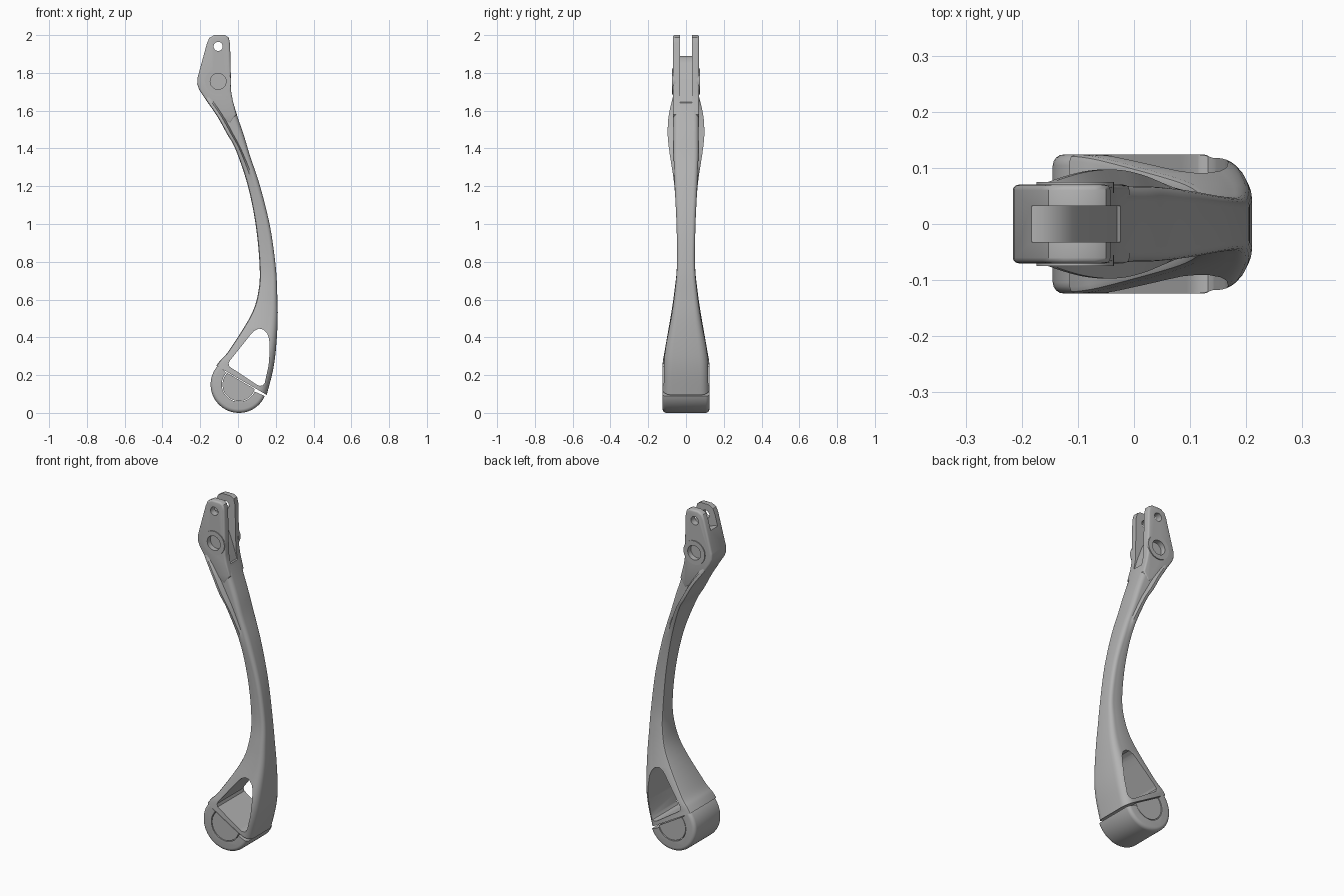
import bpy, bmesh
from math import cos, sin, radians
from mathutils import Vector

if "Cube" in bpy.data.objects:
    bpy.data.objects.remove(bpy.data.objects["Cube"], do_unlink=True)

# One plain metal grey
grey = bpy.data.materials.new("satin_grey")
grey.use_nodes = True
GREY = (0.45, 0.45, 0.45, 1)
grey.diffuse_color = GREY
grey.node_tree.nodes["Principled BSDF"].inputs["Base Color"].default_value = GREY


def make(name, bm):
    bmesh.ops.recalc_face_normals(bm, faces=bm.faces)
    mesh = bpy.data.meshes.new(name)
    bm.to_mesh(mesh)
    bm.free()
    ob = bpy.data.objects.new(name, mesh)
    mesh.materials.append(grey)
    bpy.context.collection.objects.link(ob)
    return ob


def prism_bm(points, y0, y1):
    """Extrude an x-z outline along y."""
    bm = bmesh.new()
    face = bm.faces.new([bm.verts.new((x, y0, z)) for x, z in points])
    ext = bmesh.ops.extrude_face_region(bm, geom=[face])
    moved = [v for v in ext["geom"] if isinstance(v, bmesh.types.BMVert)]
    bmesh.ops.translate(bm, verts=moved, vec=(0, y1 - y0, 0))
    return bm


def prism(name, points, y0, y1):
    return make(name, prism_bm(points, y0, y1))


def arc(cx, cz, r, a0, a1, n):
    steps = [radians(a0 + (a1 - a0) * i / n) for i in range(n + 1)]
    return [(cx + r * cos(a), cz + r * sin(a)) for a in steps]


def circle(cx, cz, r, n=48):
    return arc(cx, cz, r, 0, 360, n)[:-1]


def apply(ob, mod):
    bpy.context.view_layer.objects.active = ob
    bpy.ops.object.modifier_apply(modifier=mod.name)


def cut(ob, cutter):
    mod = ob.modifiers.new("cut", "BOOLEAN")
    mod.operation, mod.solver, mod.object = "DIFFERENCE", "EXACT", cutter
    apply(ob, mod)


def spline(rows, steps):
    """Smooth curve through control rows."""
    out = []
    for i in range(len(rows) - 1):
        p0, p1, p2, p3 = (rows[min(max(i + k, 0), len(rows) - 1)] for k in (-1, 0, 1, 2))
        for s in range(steps):
            t = s / steps
            out.append([b + 0.5 * t * (c - a + t * (2 * a - 5 * b + 4 * c - d
                        + t * (3 * (b - c) + d - a)))
                        for a, b, c, d in zip(p0, p1, p2, p3)])
    return out + [list(rows[-1])]


def section(xl, zl, xr, zr, wide, narrow, crease):
    """Rounded cross-section, wider on the inner side of the crease."""
    a, b = Vector((xl, 0, zl)), Vector((xr, 0, zr))
    length = (b - a).length
    rl, rr = 0.012, min(0.4 * narrow, 0.45 * length)
    u = rl + crease * (length - rl - rr - 0.014)
    half = [(0, wide - rl), (0.3 * rl, wide - 0.3 * rl), (rl, wide),
            (u + 0.001, wide), (u + 0.013, narrow)]
    half += arc(length - rr, narrow - rr, rr, 90, 0, 5)
    ring = half + [(p, -y) for p, y in reversed(half)]
    axis = (b - a).normalized()
    return [a + axis * p + Vector((0, y, 0)) for p, y in ring]


# Curved arm: inner edge x z, outer edge x z, wide, narrow, crease position
stations = [
    (-.195, 1.70, -.045, 1.72, .060, .060, .10),
    (-.165, 1.65, -.030, 1.66, .075, .068, .10),
    (-.110, 1.57, -.003, 1.57, .092, .068, .15),
    (-.060, 1.48, .034, 1.46, .097, .067, .28),
    (-.013, 1.395, .064, 1.36, .088, .066, .50),
    (.050, 1.21, .117, 1.20, .062, .060, .90),
    (.093, 1.00, .170, .985, .050, .050, .90),
    (.114, .785, .200, .77, .048, .048, .90),
    (.109, .65, .208, .62, .061, .061, .90),
    (.070, .52, .210, .49, .080, .080, .90),
    (-.045, .334, .200, .33, .112, .112, .90),
    (-.092, .28, .184, .22, .122, .122, .90),
    (-.115, .25, .152, .095, .124, .124, .90),
]
bm = bmesh.new()
rings = [[bm.verts.new(p) for p in section(*row)] for row in spline(stations, 6)]
for r0, r1 in zip(rings, rings[1:]):
    for i in range(len(r0)):
        j = (i + 1) % len(r0)
        bm.faces.new((r0[i], r0[j], r1[j], r1[i]))
bm.faces.new(rings[0])
bm.faces.new(rings[-1])
arm = make("curved_arm", bm)

# Forked head
head = prism("forked_head", [
    (-.165, 1.955), (-.152, 1.985), (-.125, 2), (-.07, 2), (-.05, 1.988),
    (-.042, 1.955), (-.036, 1.70), (-.028, 1.655), (-.008, 1.58), (-.04, 1.53),
    (-.105, 1.57), (-.165, 1.65), (-.205, 1.71), (-.216, 1.74), (-.214, 1.775)],
    -.07, .07)
bevel = head.modifiers.new("round", "BEVEL")
bevel.width, bevel.segments = 0.01, 3
bevel.limit_method, bevel.angle_limit = "ANGLE", radians(50)
apply(head, bevel)

# Cutters: fork slot, pin hole, pivot sockets, lower window
slot = prism("slot_cutter", [
    (-.3, 1.89), (-.165, 1.89), (-.135, 1.878), (-.11, 1.85), (-.08, 1.79),
    (-.05, 1.71), (-.03, 1.645), (.03, 1.6), (.2, 1.6), (.2, 2.1), (-.3, 2.1)],
    -.032, .032)
pin = prism("pin_cutter", circle(-.105, 1.94, .024, 32), -.3, .3)
window = prism("window_cutter", [
    (-.05, .262), (-.044, .275), (.065, .412), (.085, .434), (.11, .446),
    (.135, .441), (.155, .42), (.165, .39), (.168, .33), (.162, .25),
    (.142, .16), (.132, .146), (.115, .143), (.10, .149), (-.045, .245)], -.3, .3)
cutters = [slot, pin, window]
cut(head, slot)
cut(head, pin)
cut(arm, slot)
cut(arm, window)

# Pivot bosses with blind sockets on both sides
parts = [arm, head]
for side, label in ((-1, "front"), (1, "back")):
    boss = prism(label + "_pivot_boss", circle(-.105, 1.755, .069), side * .055, side * .075)
    socket = prism(label + "_socket_cutter", circle(-.105, 1.755, .042), side * .045, side * .3)
    for ob in (boss, head, arm):
        cut(ob, socket)
    parts.append(boss)
    cutters.append(socket)

# Round cap under the arm, with softened outer rims
CX, CZ = .005, .15
outline = arc(CX, CZ, .15, 137, 336, 40) + arc(CX, CZ, .091, 336, 137, 40)
bm = prism_bm(outline, -.124, .124)


def on_rim(v):
    return (v.co.x - CX) ** 2 + (v.co.z - CZ) ** 2 > .14 ** 2


rim = [e for e in bm.edges if all(on_rim(v) for v in e.verts)
       and abs(e.verts[0].co.y - e.verts[1].co.y) < .01]
bmesh.ops.bevel(bm, geom=rim, offset=.02, segments=4, profile=.5, affect="EDGES")
parts.append(make("clamp_cap", bm))

# Half-round core held by the cap
parts.append(prism("clamp_core", arc(CX, CZ, .087, 135, 344, 40), -.122, .122))

for ob in cutters:
    bpy.data.objects.remove(ob, do_unlink=True)

# Smooth shading with crisp edges
bpy.ops.object.select_all(action="DESELECT")
for ob in parts:
    ob.select_set(True)
bpy.context.view_layer.objects.active = arm
bpy.ops.object.shade_smooth_by_angle(angle=radians(32))
